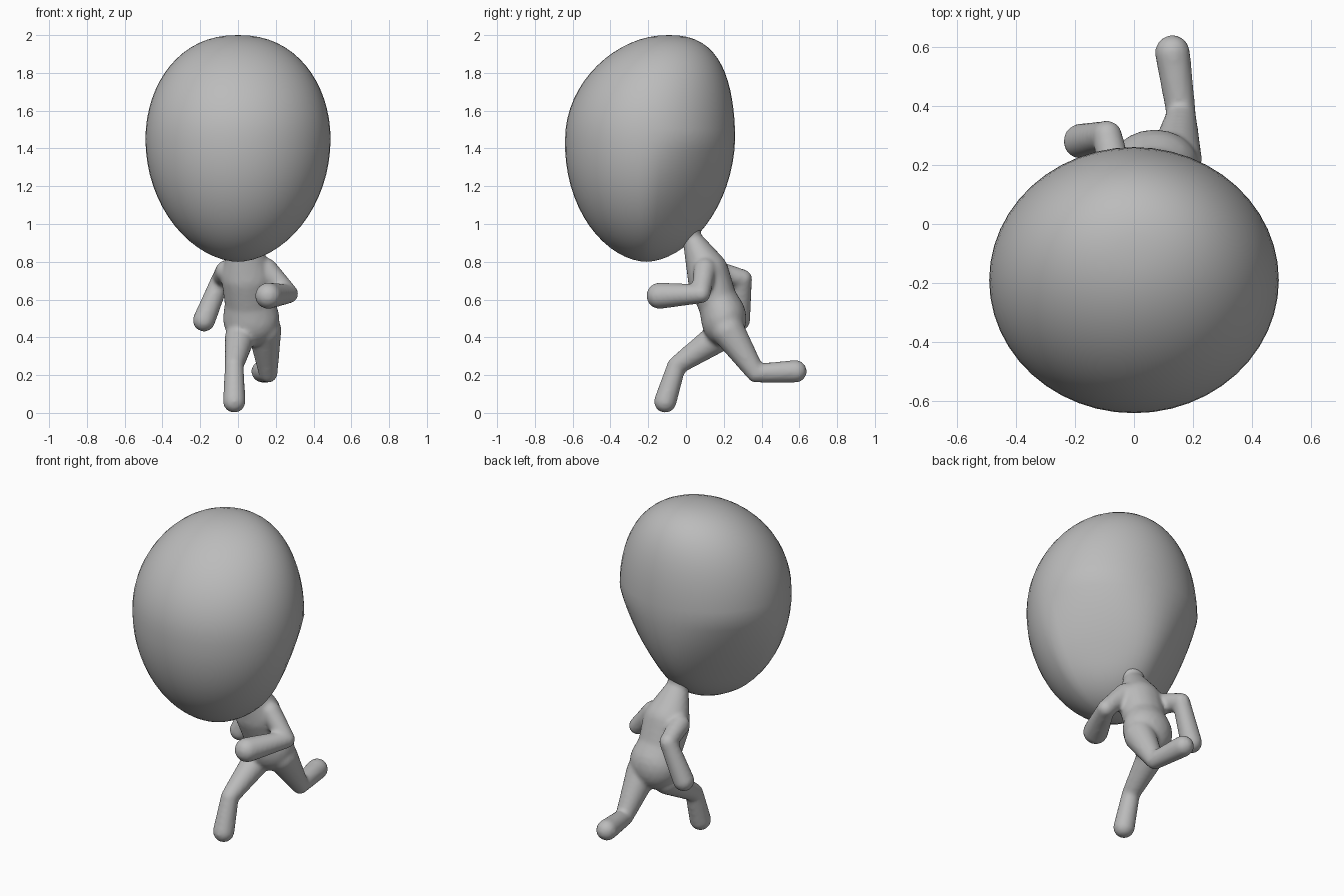
import bpy, bmesh, math
from mathutils import Vector

cube = bpy.data.objects.get("Cube")
if cube:
    bpy.data.objects.remove(cube, do_unlink=True)

color = (0.5, 0.5, 0.5, 1)
grey = bpy.data.materials.new("plain grey")
grey.use_nodes = True
grey.diffuse_color = color
grey.node_tree.nodes["Principled BSDF"].inputs["Base Color"].default_value = color


def finish(bm, name):
    """Turn the working mesh into a smooth grey object."""
    bmesh.ops.recalc_face_normals(bm, faces=bm.faces)
    mesh = bpy.data.meshes.new(name)
    bm.to_mesh(mesh)
    bm.free()
    mesh.materials.append(grey)
    mesh.shade_smooth()
    obj = bpy.data.objects.new(name, mesh)
    bpy.context.collection.objects.link(obj)
    return obj


def sphere_directions():
    """Evenly spread unit vectors used for every rounded joint."""
    bm = bmesh.new()
    bmesh.ops.create_icosphere(bm, subdivisions=3, radius=1)
    directions = [vert.co.copy() for vert in bm.verts]
    bm.free()
    return directions


def chain(bm, joints, depth=1):
    """Wrap each pair of neighbouring joints (x, y, z, radius) in a rounded cone."""
    for pair in zip(joints, joints[1:]):
        cloud = []
        for x, y, z, radius in pair:
            for d in directions:
                offset = Vector((d.x, d.y * depth, d.z)) * radius
                cloud.append(bm.verts.new(Vector((x, y, z)) + offset))
        hull = bmesh.ops.convex_hull(bm, input=cloud)
        inside = [g for g in hull["geom_interior"] if isinstance(g, bmesh.types.BMVert)]
        bmesh.ops.delete(bm, geom=inside, context="VERTS")


# Head: a sphere shaped into an egg, leaning back at the crown, narrow at the nape
bm = bmesh.new()
bmesh.ops.create_uvsphere(bm, u_segments=48, v_segments=32, radius=1)
for vert in bm.verts:
    x, y, z = vert.co
    crown, chin = max(0, z), max(0, -z)
    ring = math.hypot(x, y)
    taper = ring ** (0.1 if z < 0 else -0.1) if ring > 0.01 else 1
    pinch = 1 - 0.5 * min(1, chin * 1.5) * max(0, y)
    vert.co = (0.49 * x * taper * pinch,
               0.45 * y * taper - 0.19 + 0.1 * crown ** 2 - 0.02 * chin,
               1.45 + 0.55 * crown - 0.65 * chin)
finish(bm, "head")

# Body: flattened torso with neck and four running limbs, fused into one skin
directions = sphere_directions()
bm = bmesh.new()
torso = [(0.02, 0, 1.05, 0.1), (0.03, 0.03, 0.92, 0.06), (0.05, 0.12, 0.72, 0.14),
         (0.06, 0.17, 0.58, 0.13), (0.07, 0.2, 0.5, 0.15)]
left_arm = [(0.15, 0.1, 0.76, 0.06), (0.27, 0.08, 0.63, 0.05), (0.16, -0.14, 0.62, 0.07)]
right_arm = [(-0.06, 0.15, 0.75, 0.06), (-0.09, 0.3, 0.71, 0.05), (-0.18, 0.28, 0.49, 0.06)]
left_leg = [(0.14, 0.22, 0.44, 0.09), (0.16, 0.37, 0.21, 0.05), (0.13, 0.58, 0.22, 0.06)]
right_leg = [(0.01, 0.17, 0.4, 0.08), (-0.02, -0.05, 0.25, 0.05), (-0.02, -0.11, 0.06, 0.06)]
chain(bm, torso, depth=0.8)
for limb in (left_arm, right_arm, left_leg, right_leg):
    chain(bm, limb)
body = finish(bm, "body")

fuse = body.modifiers.new("fuse", "REMESH")
fuse.mode = "VOXEL"
fuse.voxel_size = 0.012
fuse.use_smooth_shade = True
soften = body.modifiers.new("soften", "SMOOTH")
soften.factor = 0.5
soften.iterations = 6
